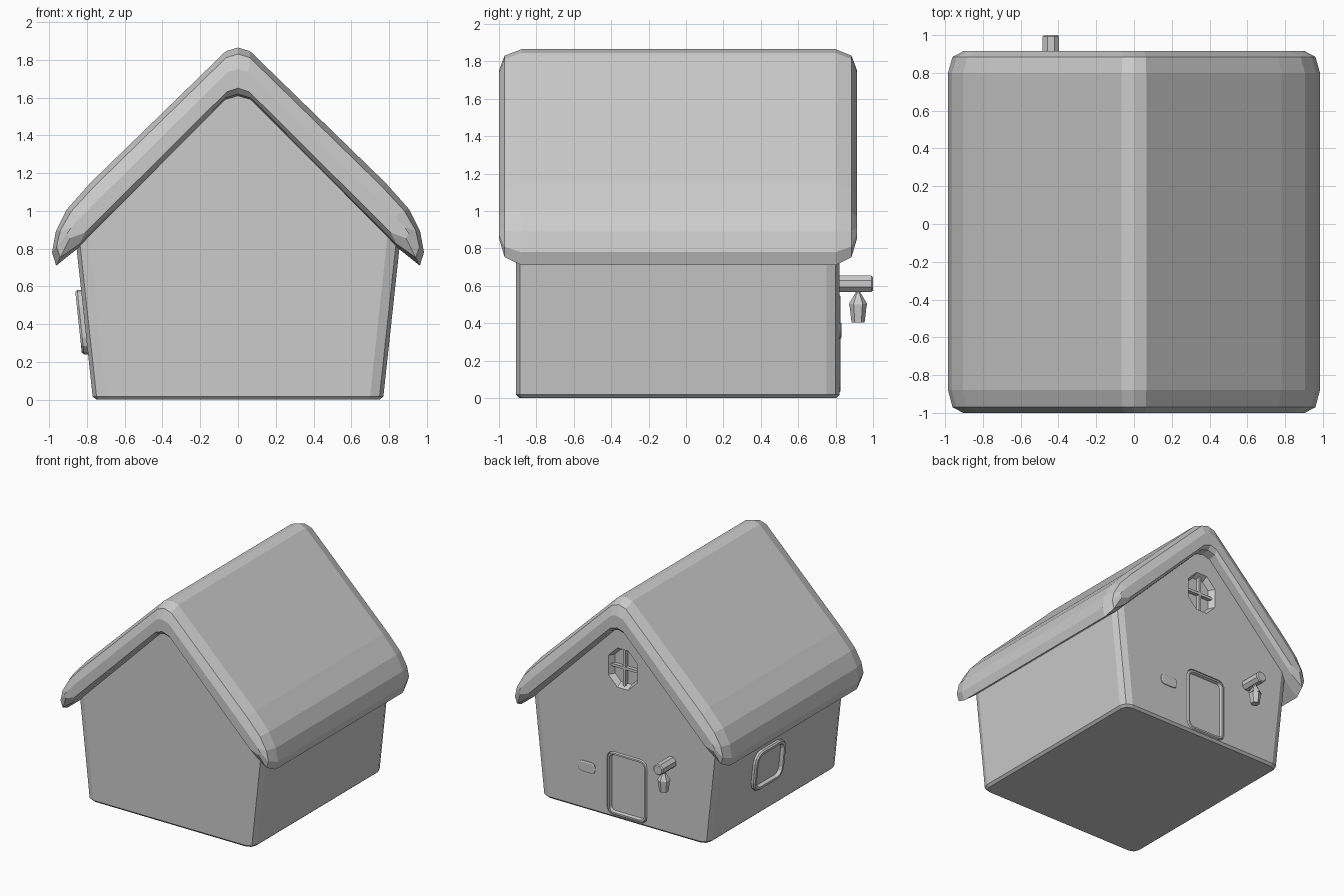
import bpy, bmesh, math
from math import sin, cos, pi

if "Cube" in bpy.data.objects:
    bpy.data.objects.remove(bpy.data.objects["Cube"])


def loft(name, loops):
    """Skin a list of equal-length closed loops and cap both ends."""
    bm = bmesh.new()
    rings = [[bm.verts.new(p) for p in loop] for loop in loops]
    n = len(rings[0])
    for a, b in zip(rings, rings[1:]):
        for i in range(n):
            j = (i + 1) % n
            bm.faces.new((a[i], a[j], b[j], b[i]))
    bm.faces.new(rings[0])
    bm.faces.new(rings[-1])
    bmesh.ops.recalc_face_normals(bm, faces=bm.faces)
    mesh = bpy.data.meshes.new(name)
    bm.to_mesh(mesh)
    bm.free()
    obj = bpy.data.objects.new(name, mesh)
    bpy.context.collection.objects.link(obj)
    return obj


def rounded(w, h, r, n=3):
    """Rounded rectangle outline centred on the origin."""
    pts = []
    for k, (sx, sz) in enumerate(((1, 1), (-1, 1), (-1, -1), (1, -1))):
        for i in range(n + 1):
            a = (k + i / n) * pi / 2
            pts.append((sx * (w / 2 - r) + r * cos(a), sz * (h / 2 - r) + r * sin(a)))
    return pts


def panel_loops(put, w, h, r, steps, n=3):
    """steps = (inset, height) pairs; put maps (u, v, height) to space."""
    return [[put(u, v, d) for u, v in rounded(w - 2 * s, h - 2 * s, max(r - s, 0.01), n)]
            for s, d in steps]


def mirrored(half):
    """Close a half profile (x, z) that starts and ends on x = 0."""
    return half + [(-x, z) for x, z in reversed(half[1:-1])]


def on_back(cx, cz):
    return lambda u, v, d: (cx + u, 0.82 + d, cz + v)


def on_left(cy, cz):
    return lambda u, v, d: (-(0.765 + 0.106 * (cz + v)) - d, cy + u, cz + v)


def turned(cx, cy, cz, sides, steps, along_y=False):
    """Faceted solid; steps = (radius, distance) along z or y."""
    out = []
    for r, t in steps:
        ring = [(r * cos((i + .5) * 2 * pi / sides), r * sin((i + .5) * 2 * pi / sides))
                for i in range(sides)]
        out.append([(cx + a, t, cz + b) if along_y else (cx + a, cy + b, t) for a, b in ring])
    return out


# Walls: flared gable block with softened corners
gable = mirrored([(0, 0), (0.768, 0), (0.858, 0.83), (0.07, 1.61), (0, 1.63)])
walls = loft("walls", [[(x, y, z) for x, z in gable] for y in (-0.908, 0.82)])
bm = bmesh.new()
bm.from_mesh(walls.data)
upright = [e for e in bm.edges if abs(e.verts[0].co.z - e.verts[1].co.z) > 0.75
           and abs(e.verts[0].co.y - e.verts[1].co.y) < 0.01
           and min(v.co.z for v in e.verts) < 0.01]
bmesh.ops.bevel(bm, geom=upright, offset=0.07, segments=2, profile=0.5, affect='EDGES')
base = [e for e in bm.edges if all(v.co.z < 0.001 for v in e.verts)
        and not all(abs(v.co.x) < 0.001 for v in e.verts)]
bmesh.ops.bevel(bm, geom=base, offset=0.018, segments=1, affect='EDGES')
bm.to_mesh(walls.data)
bm.free()

# Recesses for the door and the gable window
door_at, win_at = on_back(-0.03, 0.29), on_back(0.01, 1.265)
for loops in (panel_loops(door_at, 0.37, 0.53, 0.06, ((0, 0.05), (0, -0.035))),
              panel_loops(win_at, 0.27, 0.33, 0.085, ((-0.01, 0.02), (0.03, -0.05)), 1)):
    cutter = loft("cutter", loops)
    cutter.hide_render = True
    mod = walls.modifiers.new("recess", 'BOOLEAN')
    mod.object = cutter
    mod.solver = 'EXACT'
    bpy.context.view_layer.objects.active = walls
    bpy.ops.object.modifier_apply(modifier=mod.name)
    bpy.data.objects.remove(cutter)

# Roof: thick folded shell, tapering at both ends
full = mirrored([(0, 1.865), (0.065, 1.845), (0.78, 1.15), (0.905, 1.01), (0.965, 0.89),
                 (0.985, 0.78), (0.963, 0.71), (0.85, 0.80), (0.07, 1.585), (0, 1.605)])
end = mirrored([(0, 1.75), (0.055, 1.735), (0.73, 1.07), (0.83, 0.97), (0.885, 0.91),
                (0.905, 0.88), (0.89, 0.855), (0.81, 0.885), (0.06, 1.63), (0, 1.65)])
stations = ((-1.0, 1), (-0.97, 0.3), (-0.88, 0), (0.80, 0), (0.885, 0.3), (0.915, 1))
loft("roof", [[(a[0] + (b[0] - a[0]) * t, y, a[1] + (b[1] - a[1]) * t)
               for a, b in zip(full, end)] for y, t in stations])

# Door with a slim frame
loft("door", panel_loops(door_at, 0.365, 0.525, 0.06,
                         ((0, -0.04), (0, -0.004), (0.008, 0.006), (0.022, 0.006),
                          (0.03, -0.018))))

# Gable window bars
for name, w, h in (("window_bar_upright", 0.022, 0.31), ("window_bar_level", 0.25, 0.022)):
    loft(name, panel_loops(win_at, w, h, 0.002, ((0, -0.06), (0, -0.02)), 1))

# Side window with a raised rim
loft("side_window", panel_loops(on_left(0.09, 0.41), 0.40, 0.34, 0.09,
                                ((0, -0.02), (0, 0.025), (0.01, 0.036), (0.03, 0.036),
                                 (0.04, 0.008))))

# Plaque beside the door
loft("plaque", panel_loops(on_back(0.34, 0.362), 0.16, 0.09, 0.035,
                           ((0, -0.01), (0, 0.006), (0.008, 0.011)), 2))

# Lantern on a wall bracket
LX, LY = -0.44, 0.92
loft("lantern_bracket", turned(LX, 0, 0.611, 8,
                               ((0.047, 0.79), (0.047, 0.992), (0.039, 1.0)), True))
loft("lantern_hook", turned(LX, LY, 0, 6, ((0.014, 0.50), (0.014, 0.59))))
loft("lantern_cap", turned(LX, LY, 0, 6, ((0.049, 0.495), (0.049, 0.503), (0.018, 0.555))))
loft("lantern_glass", turned(LX, LY, 0, 6, ((0.035, 0.405), (0.046, 0.497))))
